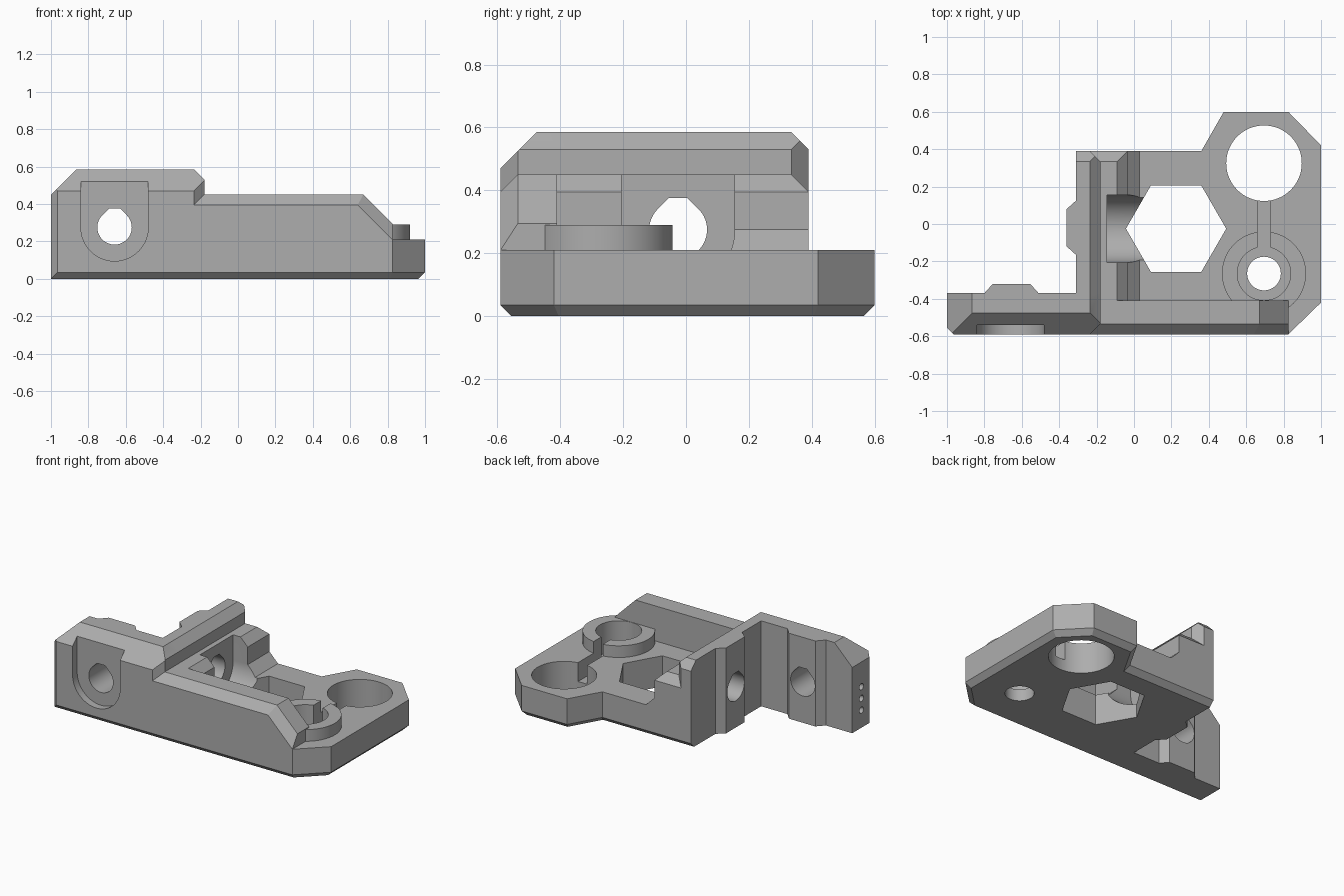
import bpy, bmesh
from math import cos, sin, radians
from mathutils import Vector

if "Cube" in bpy.data.objects:
    bpy.data.objects.remove(bpy.data.objects["Cube"])

grey = bpy.data.materials.new("mid grey plastic")
grey.use_nodes = True
grey.diffuse_color = (0.42, 0.42, 0.42, 1)
grey.node_tree.nodes["Principled BSDF"].inputs["Base Color"].default_value = (0.42, 0.42, 0.42, 1)


def finish(bm, name):
    bmesh.ops.recalc_face_normals(bm, faces=bm.faces)
    mesh = bpy.data.meshes.new(name)
    bm.to_mesh(mesh)
    bm.free()
    mesh.materials.append(grey)
    ob = bpy.data.objects.new(name, mesh)
    bpy.context.collection.objects.link(ob)
    return ob


def prism_mesh(points, axis, start, end):
    """Extrude a 2D outline along an axis."""
    place = {"X": lambda u, v, w: (w, u, v),
             "Y": lambda u, v, w: (u, w, v),
             "Z": lambda u, v, w: (u, v, w)}[axis]
    bm = bmesh.new()
    a, b = ([bm.verts.new(place(u, v, w)) for u, v in points] for w in (start, end))
    bm.faces.new(a)
    bm.faces.new(b)
    for i in range(len(a)):
        j = (i + 1) % len(a)
        bm.faces.new((a[i], a[j], b[j], b[i]))
    bmesh.ops.recalc_face_normals(bm, faces=bm.faces)
    bm.normal_update()
    return bm


def prism(name, points, axis, start, end):
    return finish(prism_mesh(points, axis, start, end), name)


def block(name, x, y, z, cuts):
    """Box with its corners sliced off by planes (point, outward normal)."""
    bm = prism_mesh([(x[0], y[0]), (x[1], y[0]), (x[1], y[1]), (x[0], y[1])], "Z", *z)
    for point, normal in cuts:
        cut = bmesh.ops.bisect_plane(bm, geom=bm.verts[:] + bm.edges[:] + bm.faces[:],
                                     plane_co=point, plane_no=Vector(normal).normalized(),
                                     clear_outer=True)["geom_cut"]
        rim = [e for e in cut if isinstance(e, bmesh.types.BMEdge)]
        bmesh.ops.edgenet_fill(bm, edges=rim)
    return finish(bm, name)


def arc(cx, cy, r, start=0, end=360, steps=48):
    count = steps if end - start == 360 else steps + 1
    angles = [radians(start + (end - start) * i / steps) for i in range(count)]
    return [(cx + r * cos(t), cy + r * sin(t)) for t in angles]


def u_shape(c, top):
    return arc(c, 0.275, 0.18, 180, 360 - 0.001) + [(c + 0.18, top), (c - 0.18, top)]


def roofed_hole(c):
    """Round hole with a flat-topped peak."""
    return arc(c, 0.275, 0.092, 135, 405) + [(c + 0.03, 0.375), (c - 0.03, 0.375)]


# Base plate, with a chamfer under its outer edges
outline = [(-0.965, -0.59), (0.825, -0.59), (1, -0.42), (1, 0.42), (0.825, 0.6), (0.48, 0.6),
           (0.36, 0.39), (-0.31, 0.39), (-0.31, -0.37), (-1, -0.37), (-1, -0.555)]
bm = prism_mesh(outline, "Z", 0, 0.21)
rim = []
for e in bm.edges:
    mid = (e.verts[0].co + e.verts[1].co) / 2
    left_side = mid.x < -0.3 and mid.y > -0.58
    if mid.z < 0.01 and not left_side:
        rim.append(e)
bmesh.ops.bevel(bm, geom=rim, offset=0.035, segments=1, affect="EDGES")
body = finish(bm, "bracket_body")

# Shared chamfer planes of the tall walls
front_top = ((0, -0.59, 0.47), (0, -1, 1))
right_top = ((-0.18, 0, 0.53), (1, 0, 1))
front_right = ((-0.18, -0.535, 0), (1, -1, 0))

added = [
    block("left_arm", (-1, -0.18), (-0.59, -0.37), (0.1, 0.585),
          [front_top, right_top, front_right,
           ((-1, 0, 0.45), (-1, 0, 1)), ((-1, -0.555, 0), (-1, -1, 0))]),
    block("spine_wall", (-0.31, -0.18), (-0.59, 0.39), (0.1, 0.585),
          [front_top, right_top, front_right,
           ((0, 0.39, 0.53), (0, 1, 1)), ((-0.18, 0.335, 0), (1, 1, 0))]),
    block("spine_step", (-0.3, -0.035), (-0.5, 0.39), (0.1, 0.45),
          [((-0.035, 0, 0.395), (1, 0, 1)), ((0, 0.39, 0.395), (0, 1, 1))]),
    block("spine_toe", (-0.2, 0.03), (-0.5, 0.39), (0.1, 0.28),
          [((0.03, 0, 0.21), (1, 0, 1))]),
    block("front_wall", (-0.25, 0.825), (-0.59, -0.41), (0.1, 0.45),
          [((0.67, 0, 0.45), (1, 0, 1)), ((0, -0.59, 0.395), (0, -1, 1)),
           ((0.67, -0.535, 0.45), (1, -1.545, 1))]),
    prism("screw_collar", arc(0.695, -0.265, 0.225), "Z", 0.1, 0.29),
    prism("arm_key", [(-0.8, -0.4), (-0.8, -0.37), (-0.755, -0.32), (-0.555, -0.32),
                      (-0.51, -0.37), (-0.51, -0.4)], "Z", 0, 0.585),
    prism("spine_key", [(-0.28, -0.165), (-0.31, -0.165), (-0.36, -0.12), (-0.36, 0.08),
                        (-0.31, 0.125), (-0.28, 0.125)], "Z", 0, 0.585),
]

cutters = [
    prism("rod_hole", arc(0.695, 0.325, 0.202, steps=64), "Z", -0.1, 0.4),
    prism("screw_hole", arc(0.695, -0.265, 0.09), "Z", -0.1, 0.4),
    prism("screw_counterbore", arc(0.695, -0.265, 0.143), "Z", 0.08, 0.6),
    prism("clamp_slit", [(0.66, -0.25), (0.73, -0.25), (0.73, 0.25), (0.66, 0.25)], "Z", 0.08, 0.6),
    prism("hex_opening", arc(0.225, -0.025, 0.268, steps=6), "Z", -0.1, 0.7),
    prism("arm_recess", u_shape(-0.66, 0.525), "Y", -0.8, -0.54),
    prism("arm_hole", roofed_hole(-0.66), "Y", -0.7, -0.2),
    prism("spine_recess", u_shape(-0.025, 0.6), "X", -0.145, 0.05),
    prism("spine_hole", roofed_hole(-0.025), "X", -0.5, 0),
]
for i in range(3):
    cutters.append(prism("end_pinhole", arc(-0.47, 0.12 + 0.08 * i, 0.022, steps=16), "X", -1.1, -0.8))

# Join the walls to the plate, then cut the openings
bpy.context.view_layer.objects.active = body
for operation, tools in (("UNION", added), ("DIFFERENCE", cutters)):
    for tool in tools:
        mod = body.modifiers.new(tool.name, "BOOLEAN")
        mod.operation, mod.solver, mod.object = operation, "EXACT", tool
        bpy.ops.object.modifier_apply(modifier=mod.name)
        bpy.data.objects.remove(tool)

bpy.context.view_layer.update()
bpy.ops.object.select_all(action="DESELECT")
body.select_set(True)
bpy.context.view_layer.objects.active = body
bpy.ops.object.shade_smooth_by_angle(angle=radians(25))
